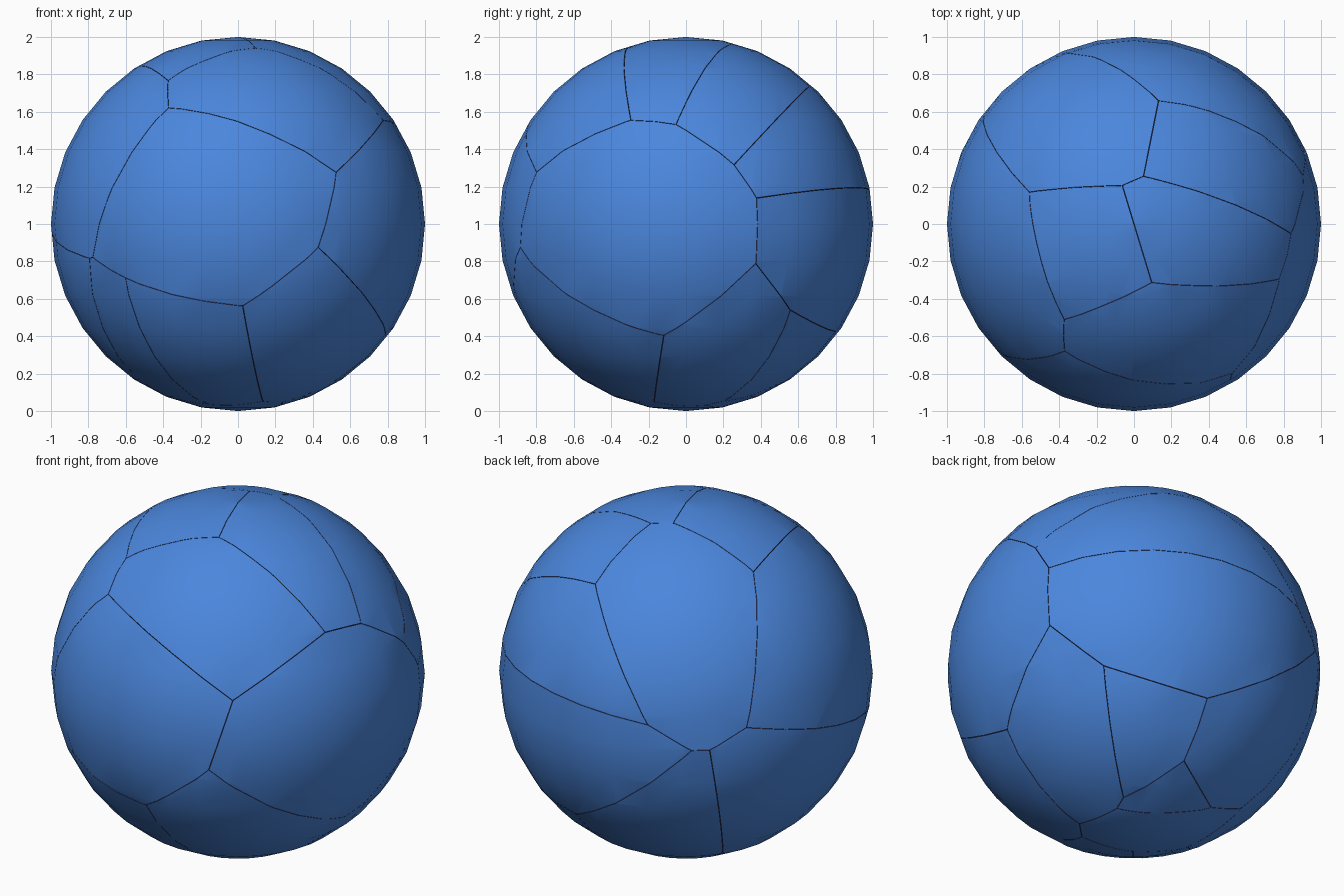
import bpy
import bmesh
import math
from mathutils import Vector

STEP = math.pi / 16          # angle between neighbouring rings and segments
GAP = 0.0012                 # half the width of a crack
CENTRE = Vector((0, 0, 1))

if "Cube" in bpy.data.objects:
    bpy.data.objects.remove(bpy.data.objects["Cube"], do_unlink=True)


def make_material(name, colour):
    mat = bpy.data.materials.new(name)
    mat.use_nodes = True
    mat.diffuse_color = colour
    node = next(n for n in mat.node_tree.nodes if n.type == 'BSDF_PRINCIPLED')
    node.inputs["Base Color"].default_value = colour
    return mat


shell_blue = make_material("shell blue", (0.07, 0.24, 0.72, 1))
crack_dark = make_material("crack dark plum", (0.05, 0.02, 0.07, 1))

# Fracture seeds on the sphere's own grid: (ring above the equator, segment)
SEEDS = [
    (7, 21), (7, 30), (5, 5), (5, 9), (5, 25), (3, 6), (3, 18),
    (1, 23), (-1, 6), (-1, 30), (-4, 16), (-4, 28), (-5, 2), (-5, 5),
    (-5, 9), (-5, 20), (-5, 21), (-6, 8), (-7, 12),
]


def seed_point(ring, segment):
    lat, lon = ring * STEP, segment * STEP
    return Vector((math.cos(lat) * math.cos(lon),
                   math.cos(lat) * math.sin(lon),
                   math.sin(lat)))


def cut_away(bm, normal):
    """Remove everything beyond the plane and close the cut with a wall."""
    geom = bm.verts[:] + bm.edges[:] + bm.faces[:]
    bmesh.ops.bisect_plane(bm, geom=geom, dist=1e-6, plane_co=-normal * GAP,
                           plane_no=normal, clear_outer=True)
    rim = [e for e in bm.edges if e.is_boundary]
    if rim:
        walls = bmesh.ops.holes_fill(bm, edges=rim, sides=0)["faces"]
        for face in walls:
            face.material_index = 1


def make_shard(index, seed, others):
    bm = bmesh.new()
    bmesh.ops.create_uvsphere(bm, u_segments=32, v_segments=16, radius=1)
    # Nearest neighbours first, so that each later cut is smaller
    for other in sorted(others, key=lambda p: (p - seed).length):
        cut_away(bm, (other - seed).normalized())
    bmesh.ops.recalc_face_normals(bm, faces=bm.faces[:])
    mesh = bpy.data.meshes.new(f"sphere_shard_{index}")
    bm.to_mesh(mesh)
    bm.free()
    mesh.materials.append(shell_blue)
    mesh.materials.append(crack_dark)
    shard = bpy.data.objects.new(mesh.name, mesh)
    shard.location = CENTRE
    bpy.context.collection.objects.link(shard)
    return shard


# Shards of the cracked sphere
points = [seed_point(*s) for s in SEEDS]
shards = [make_shard(i + 1, p, points[:i] + points[i + 1:])
          for i, p in enumerate(points)]

# Smooth outer skin, sharp crack edges
bpy.ops.object.select_all(action='DESELECT')
for shard in shards:
    shard.select_set(True)
bpy.context.view_layer.objects.active = shards[0]
bpy.ops.object.shade_smooth_by_angle(angle=math.radians(35))
